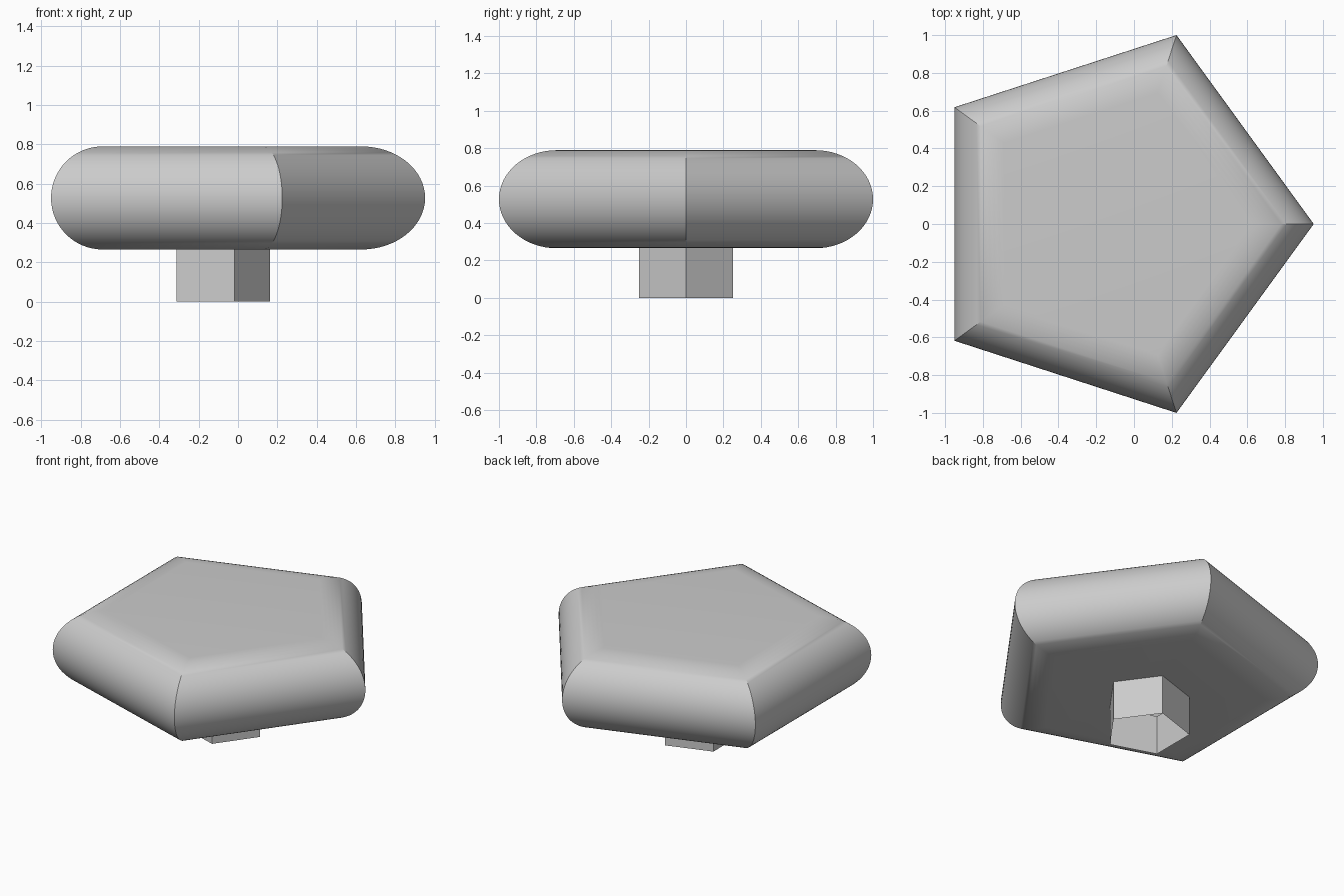
import bpy, bmesh
from math import sin, cos, pi, radians

if "Cube" in bpy.data.objects:
    bpy.data.objects.remove(bpy.data.objects["Cube"])

SIDES = 5
CX = -0.1                       # pentagon centre, so the bounding box is centred
R = 1 / sin(radians(72))        # corner radius giving a 2 unit width
MITRE = cos(pi / SIDES)         # apothem / corner radius
EDGE, ZC = 0.262, 0.527         # rim rounding radius and mid height
Z0 = ZC - EDGE


def ring(bm, r, z):
    return [bm.verts.new((CX + r * cos(2 * pi * i / SIDES),
                          r * sin(2 * pi * i / SIDES), z)) for i in range(SIDES)]


def pentagon_shell(name, profile, cap_top):
    """Sweep a (corner radius, z) profile around a pentagon."""
    bm = bmesh.new()
    rings = [ring(bm, r, z) for r, z in profile]
    for a, b in zip(rings, rings[1:]):
        for i in range(SIDES):
            j = (i + 1) % SIDES
            bm.faces.new((a[i], a[j], b[j], b[i]))
    if cap_top:
        bm.faces.new(rings[-1])
    mesh = bpy.data.meshes.new(name)
    bm.to_mesh(mesh)
    bm.free()
    ob = bpy.data.objects.new(name, mesh)
    bpy.context.collection.objects.link(ob)
    bpy.ops.object.select_all(action='DESELECT')
    ob.select_set(True)
    bpy.context.view_layer.objects.active = ob
    bpy.ops.object.shade_smooth_by_angle(angle=radians(30))
    return ob


# Rounded pentagonal head: underside around the stem, half-round rim, flat top
N = 32
rim = []
for k in range(N + 1):
    t = -pi / 2 + pi * k / N
    rim.append((R - EDGE * (1 - cos(t)) / MITRE, ZC + EDGE * sin(t)))
pentagon_shell("head", [(R / 4, Z0)] + rim, True)

# Hollow pentagonal stem, open at the bottom
pentagon_shell("stem", [(R / 4, 0), (R / 4, Z0)], False)
